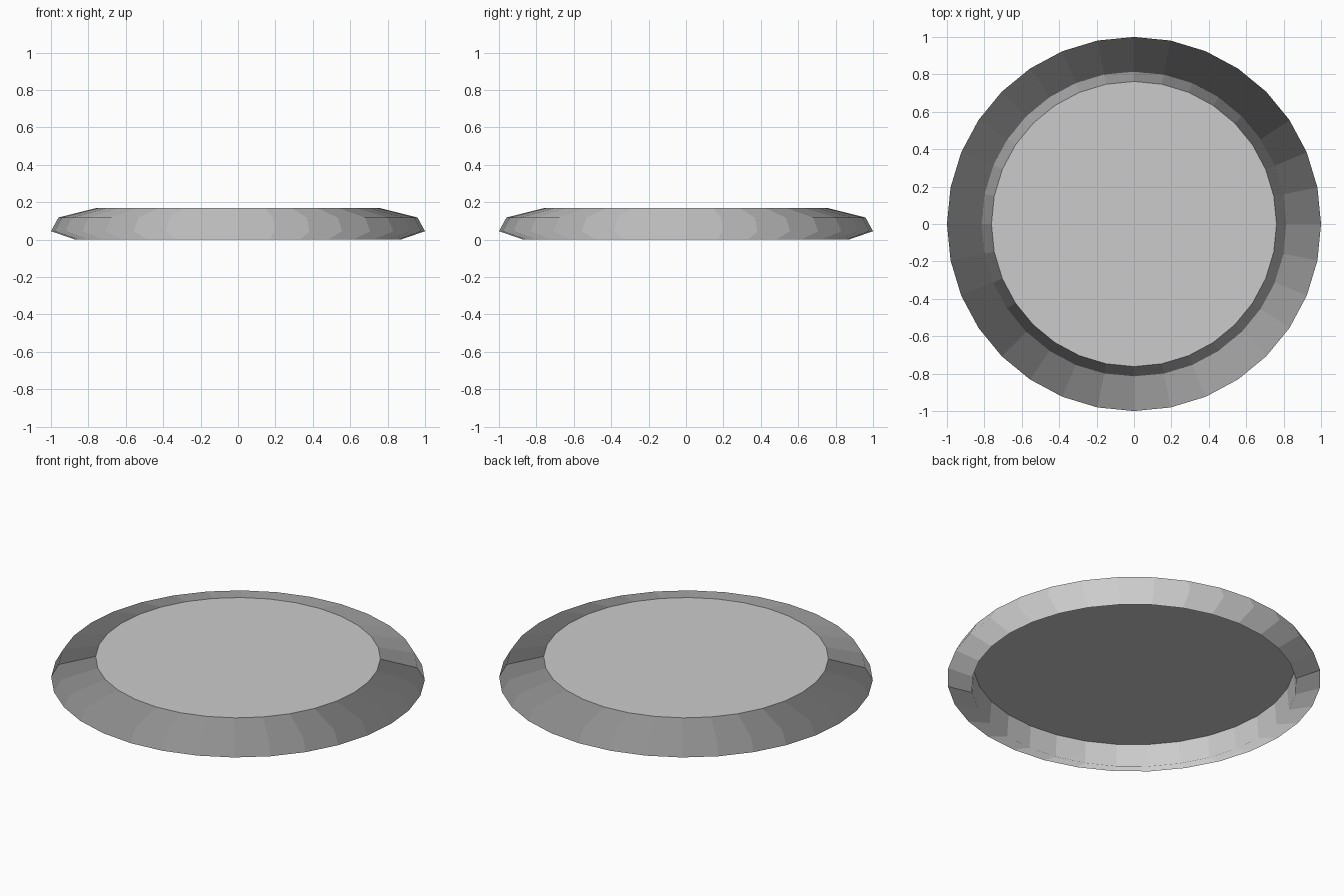
import bpy, bmesh, math
from mathutils import Vector

if "Cube" in bpy.data.objects:
    bpy.data.objects.remove(bpy.data.objects["Cube"])

SIDES = 32
# (radius, height) from the cavity ceiling, down its wall and up the outside
PROFILE = [(0.86, 0.13), (0.87, 0.0), (1.0, 0.045), (0.96, 0.118), (0.762, 0.168)]

bm = bmesh.new()
rings = []
for r, z in PROFILE:
    ring = []
    for i in range(SIDES):
        a = 2 * math.pi * i / SIDES
        ring.append(bm.verts.new((r * math.cos(a), r * math.sin(a), z)))
    rings.append(ring)

# Cavity wall and outer rim
for lower, upper in zip(rings, rings[1:]):
    for i in range(SIDES):
        j = (i + 1) % SIDES
        bm.faces.new((lower[i], lower[j], upper[j], upper[i]))

# Flat top and recessed underside
bm.faces.new(rings[-1])
bm.faces.new(rings[0][::-1])

mesh = bpy.data.meshes.new("round_base")
bm.to_mesh(mesh)
bm.free()
base = bpy.data.objects.new("round_base", mesh)
bpy.context.collection.objects.link(base)

# Rim facets shade as single upright panels, without horizontal creases
normals = []
for p in mesh.polygons:
    n = p.normal.copy()
    if len(p.vertices) == 4:
        out = Vector((p.center.x, p.center.y, 0)).normalized()
        n = -out if p.index < SIDES else out
    p.use_smooth = True
    normals += [n] * len(p.vertices)
mesh.normals_split_custom_set(normals)
